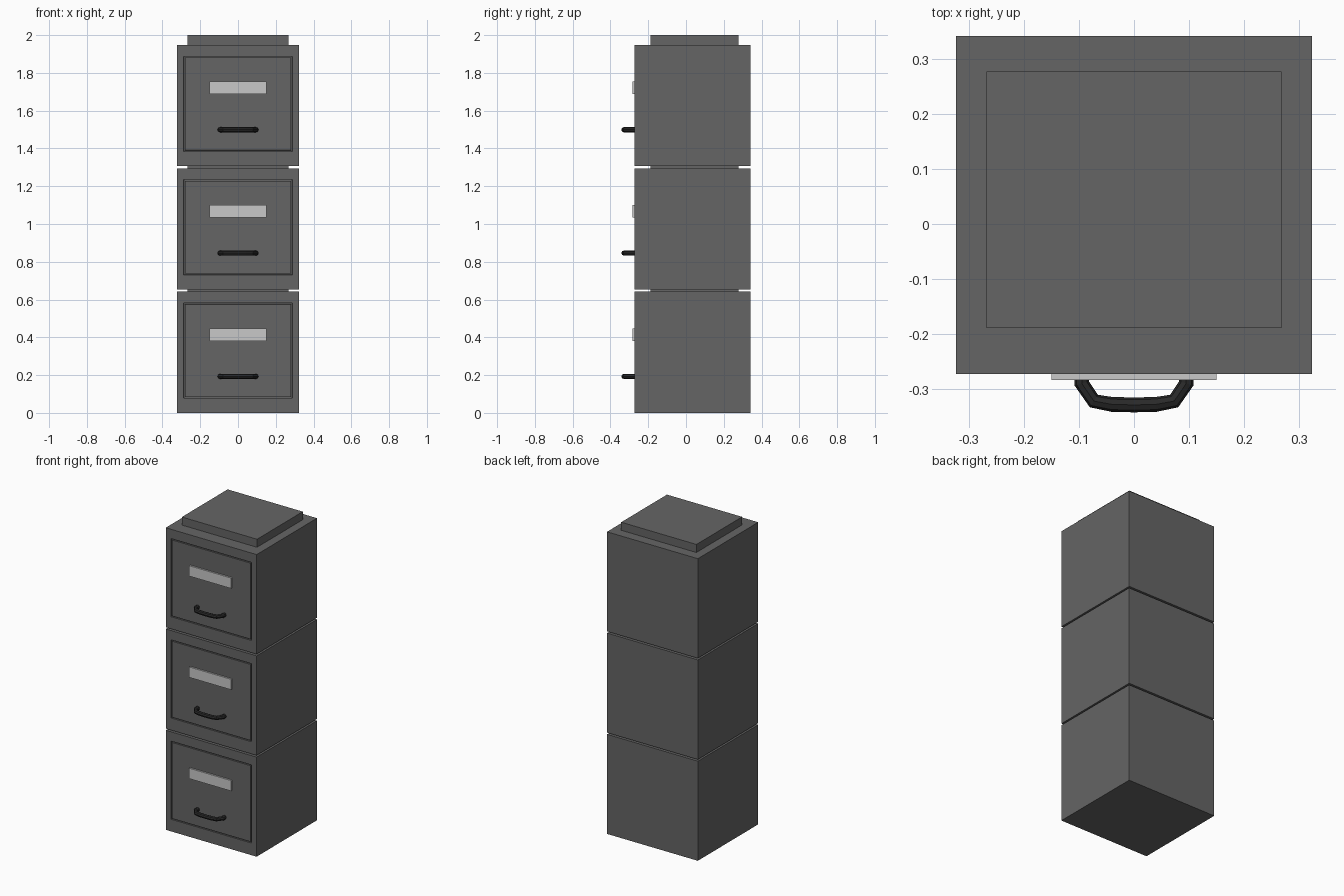
import bpy
import bmesh
from mathutils import Vector

cube = bpy.data.objects.get("Cube")
if cube:
    bpy.data.objects.remove(cube, do_unlink=True)


def material(name, value):
    m = bpy.data.materials.new(name)
    m.use_nodes = True
    colour = (value, value, value, 1)
    m.diffuse_color = colour
    m.node_tree.nodes["Principled BSDF"].inputs["Base Color"].default_value = colour
    return m


STEEL = material("grey steel", 0.13)
CARD = material("pale card", 0.58)
DARK = material("dark metal", 0.022)


def box(name, low, high, mat, shape=None):
    """Axis-aligned box, optionally refined by a bmesh function."""
    low, high = Vector(low), Vector(high)
    bm = bmesh.new()
    bmesh.ops.create_cube(bm, size=1)
    for v in bm.verts:
        v.co = (low + high) / 2 + v.co * (high - low)
    if shape:
        shape(bm)
    mesh = bpy.data.meshes.new(name)
    bm.to_mesh(mesh)
    bm.free()
    mesh.materials.append(mat)
    obj = bpy.data.objects.new(name, mesh)
    bpy.context.collection.objects.link(obj)
    return obj


def cut_drawer_outline(bm):
    """Fine groove around the drawer panel on the front face."""
    bm.normal_update()
    front = min(bm.faces, key=lambda f: f.calc_center_median().y)
    bottom = min(v.co.z for v in front.verts)
    bmesh.ops.inset_region(bm, faces=[front], thickness=0.052)
    middle = front.calc_center_median().z
    for v in front.verts:
        v.co.z = bottom + (0.078 if v.co.z < middle else 0.582)
    for width, depth in ((0.001, -0.008), (0.008, 0), (0.001, 0.008)):
        bm.normal_update()
        bmesh.ops.inset_region(bm, faces=[front], thickness=width, depth=depth)


def handle(name, z):
    """Bowed pull bar swept along a mirrored path."""
    half = [(0.095, -0.268), (0.095, -0.290), (0.073, -0.322), (0.04, -0.328)]
    path = [(-x, y) for x, y in half] + [(0, -0.329)] + half[::-1]
    curve = bpy.data.curves.new(name, "CURVE")
    curve.dimensions = "3D"
    curve.bevel_depth = 0.0135
    curve.bevel_resolution = 2
    curve.use_fill_caps = True
    spline = curve.splines.new("POLY")
    spline.points.add(len(path) - 1)
    for p, (x, y) in zip(spline.points, path):
        p.co = (x, y, z, 1)
    curve.materials.append(DARK)
    obj = bpy.data.objects.new(name, curve)
    bpy.context.collection.objects.link(obj)
    for s in curve.splines:
        s.use_smooth = False


# Three stacked drawer units, each with a raised plinth on top
for i, level in enumerate(("bottom", "middle", "top")):
    z = i * 0.653
    box(level + "_cabinet", (-0.324, -0.273, z), (0.324, 0.342, z + 0.642),
        STEEL, cut_drawer_outline)
    box(level + "_plinth", (-0.268, -0.189, z + 0.63), (0.268, 0.277, z + 0.694), STEEL)
    box(level + "_label", (-0.15, -0.284, z + 0.381), (0.15, -0.27, z + 0.448), CARD)
    handle(level + "_handle", z + 0.193)
